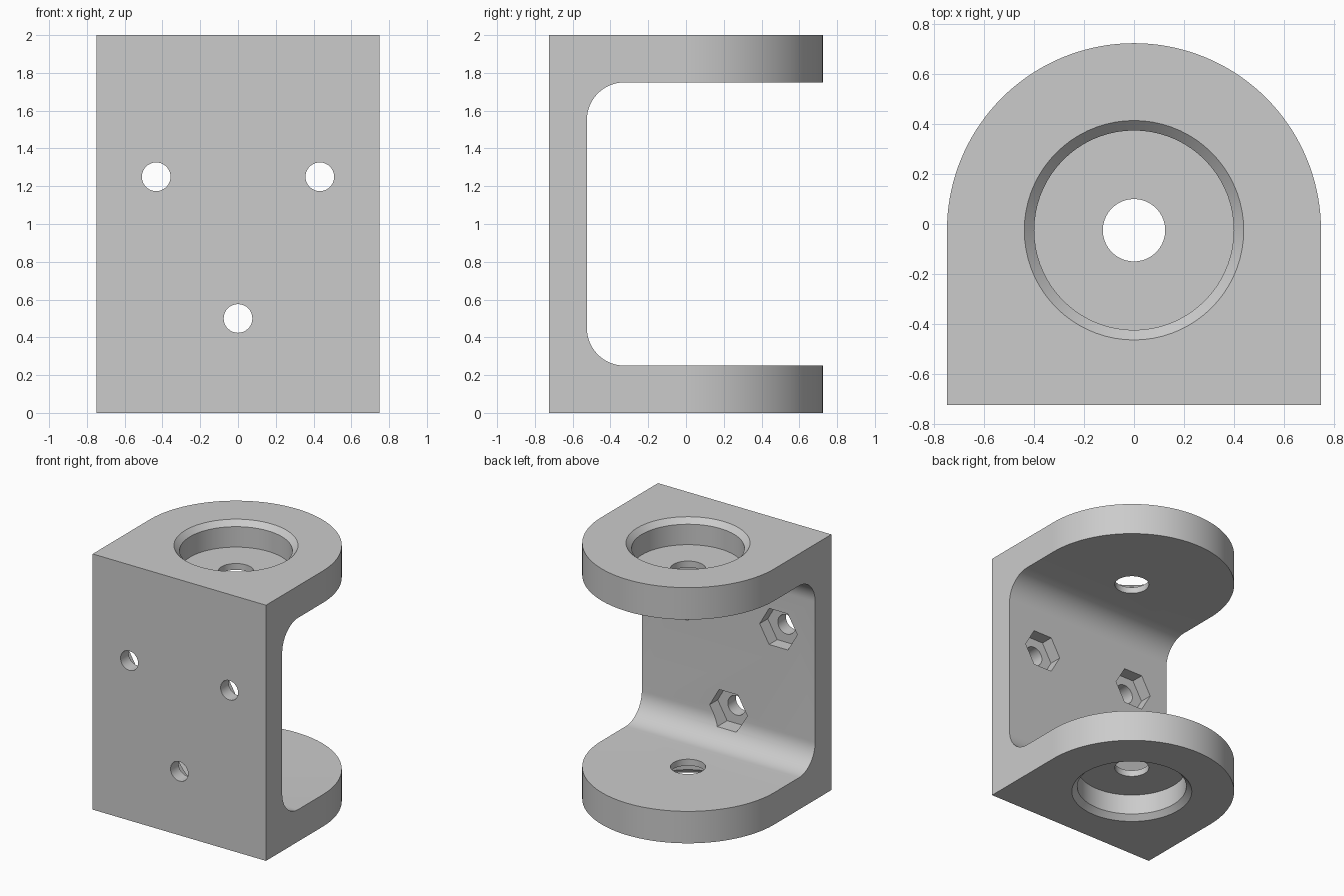
import bpy, bmesh, math
from mathutils import Vector, Matrix

cube = bpy.data.objects.get("Cube")
if cube:
    bpy.data.objects.remove(cube, do_unlink=True)

HALF_W, FRONT, BACK, HEIGHT = 0.75, -0.725, 0.725, 2.0
AXIS_Y = -0.025          # centre of the rounded ends and bores
WALL, FLANGE, FILLET = 0.2, 0.25, 0.2

grey = bpy.data.materials.new("plain_grey")
grey.use_nodes = True
grey.diffuse_color = (0.6, 0.6, 0.6, 1)
grey.node_tree.nodes["Principled BSDF"].inputs["Base Color"].default_value = (0.6, 0.6, 0.6, 1)


def arc(cx, cy, r, start, end, steps):
    angles = [math.radians(start + (end - start) * i / steps) for i in range(steps + 1)]
    return [(cx + r * math.cos(a), cy + r * math.sin(a)) for a in angles]


def make_object(name, bm):
    bmesh.ops.recalc_face_normals(bm, faces=bm.faces)
    mesh = bpy.data.meshes.new(name)
    bm.to_mesh(mesh)
    bm.free()
    mesh.materials.append(grey)
    obj = bpy.data.objects.new(name, mesh)
    bpy.context.collection.objects.link(obj)
    return obj


def prism(name, points, offset):
    """Extrude a closed outline of 3D points along an offset."""
    bm = bmesh.new()
    face = bm.faces.new([bm.verts.new(p) for p in points])
    new = bmesh.ops.extrude_face_region(bm, geom=[face])["geom"]
    verts = [v for v in new if isinstance(v, bmesh.types.BMVert)]
    bmesh.ops.translate(bm, verts=verts, vec=Vector(offset))
    return make_object(name, bm)


def lathe(name, profile, origin, matrix, sides):
    """Stack rings of (radius, height) into a closed turned solid."""
    bm = bmesh.new()
    rings = []
    for r, h in profile:
        ring = arc(0, 0, r, 0, 360 - 360 / sides, sides - 1)
        rings.append([bm.verts.new(matrix @ Vector((x, y, h)) + Vector(origin)) for x, y in ring])
    for low, high in zip(rings, rings[1:]):
        for i in range(sides):
            j = (i + 1) % sides
            bm.faces.new((low[i], low[j], high[j], high[i]))
    bm.faces.new(rings[0])
    bm.faces.new(rings[-1])
    return make_object(name, bm)


def carve(target, cutter, operation="DIFFERENCE"):
    mod = target.modifiers.new(cutter.name, "BOOLEAN")
    mod.operation, mod.solver, mod.object = operation, "EXACT", cutter
    bpy.ops.object.select_all(action="DESELECT")
    bpy.context.view_layer.objects.active = target
    target.select_set(True)
    bpy.ops.object.modifier_apply(modifier=mod.name)
    bpy.data.objects.remove(cutter, do_unlink=True)


# C-shaped side profile with filleted inner corners
inner_y = FRONT + WALL
fy, low, high = inner_y + FILLET, FLANGE + FILLET, HEIGHT - FLANGE - FILLET
side = [(FRONT, 0), (BACK, 0), (BACK, FLANGE)]
side += arc(fy, low, FILLET, 270, 180, 16)
side += arc(fy, high, FILLET, 180, 90, 16)
side += [(BACK, HEIGHT - FLANGE), (BACK, HEIGHT), (FRONT, HEIGHT)]
bracket = prism("bracket", [(-HALF_W, y, z) for y, z in side], (2 * HALF_W, 0, 0))

# Rounded rear ends of both flanges
plan = [(-HALF_W, FRONT - 0.2), (HALF_W, FRONT - 0.2)] + arc(0, AXIS_Y, HALF_W, 0, 180, 72)
carve(bracket, prism("plan_cutter", [(x, y, -0.2) for x, y in plan], (0, 0, HEIGHT + 0.4)), "INTERSECT")

# Chamfered bearing seat and through hole in each flange
seat = [(0.125, -0.4), (0.125, -0.2), (0.4, -0.2), (0.4, -0.04), (0.44, 0), (0.44, 0.1)]
flip = Matrix.Rotation(math.pi, 3, "X")
for z, turn in ((HEIGHT, Matrix.Identity(3)), (0, flip)):
    carve(bracket, lathe("seat_cutter", seat, (0, AXIS_Y, z), turn, 72))

# Three bolt holes with hexagonal nut pockets on the inner wall
to_back = Matrix.Rotation(-math.pi / 2, 3, "X")
for angle in (30, 150, 270):
    x, z = 0.5 * math.cos(math.radians(angle)), 1 + 0.5 * math.sin(math.radians(angle))
    carve(bracket, lathe("bolt_cutter", [(0.076, -0.1), (0.076, 0.3)], (x, FRONT, z), to_back, 32))
    carve(bracket, lathe("nut_cutter", [(0.163, 0.1), (0.163, 0.3)], (x, FRONT, z), to_back, 6))

bpy.context.view_layer.objects.active = bracket
bracket.select_set(True)
bpy.ops.object.shade_smooth_by_angle(angle=math.radians(25))
